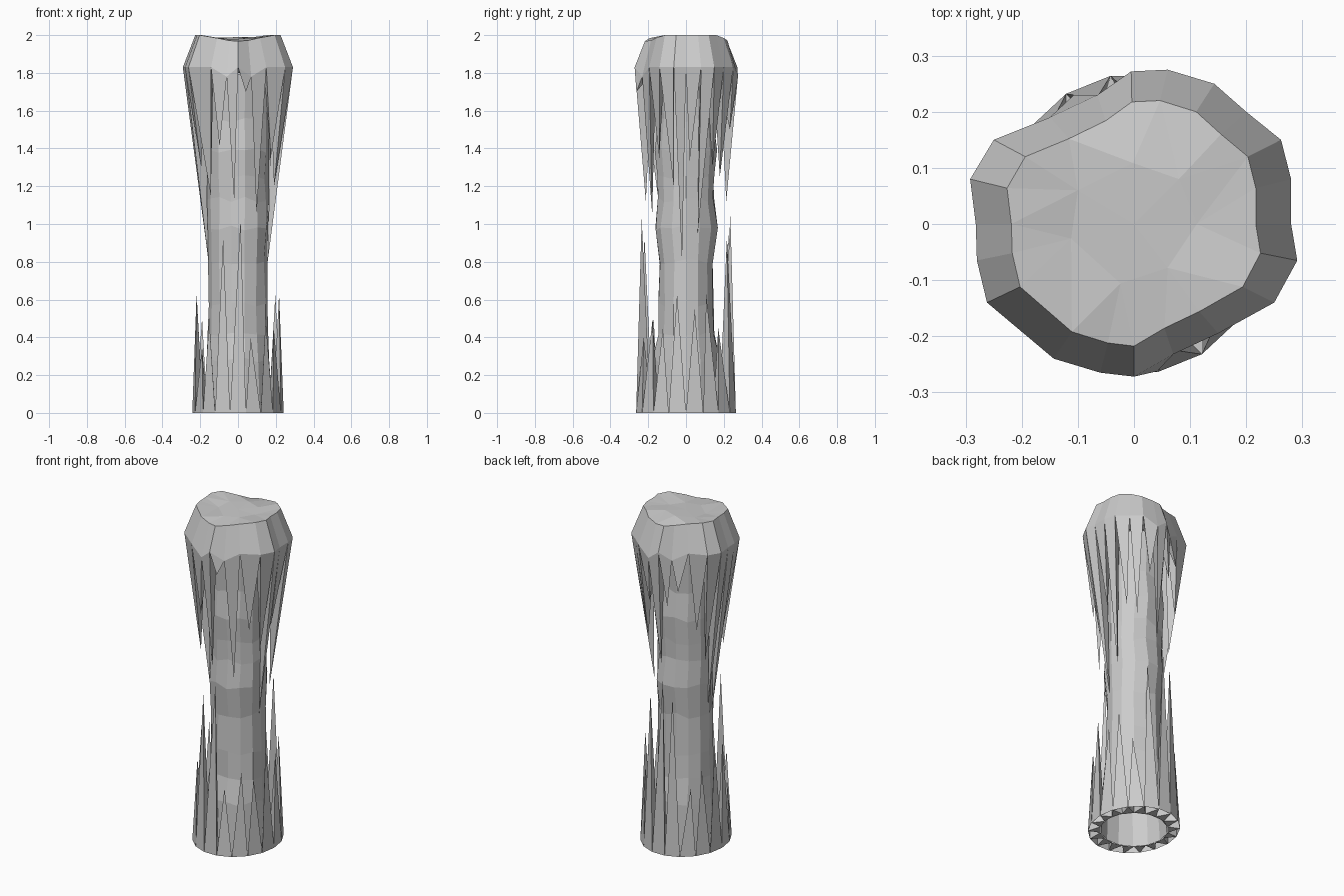
import bpy, bmesh, math, random

if "Cube" in bpy.data.objects:
    bpy.data.objects.remove(bpy.data.objects["Cube"])

random.seed(4)


def make(name, verts, faces):
    mesh = bpy.data.meshes.new(name)
    mesh.from_pydata(verts, [], faces)
    bm = bmesh.new()
    bm.from_mesh(mesh)
    bmesh.ops.recalc_face_normals(bm, faces=bm.faces)
    bm.to_mesh(mesh)
    bm.free()
    obj = bpy.data.objects.new(name, mesh)
    bpy.context.collection.objects.link(obj)
    return obj


def polar(r, deg, z, sx=1.0, sy=1.0):
    a = math.radians(deg)
    return (r * sx * math.cos(a), r * sy * math.sin(a), z)


def band(a, b, n):
    """Quads joining two rings that start at index a and b."""
    return [(a + i, a + (i + 1) % n, b + (i + 1) % n, b + i) for i in range(n)]


# Wobbly hollow inner trunk: height, x radius, y radius
SIDES = 14
profile = [(0, .185, .185), (.28, .168, .178), (.42, .16, .15), (.57, .157, .147),
           (.8, .156, .145), (.98, .162, .168), (1.13, .16, .148), (1.25, .16, .152),
           (1.39, .162, .166), (1.55, .16, .15), (1.8, .175, .165)]
verts, faces = [], []
for j, (z, rx, ry) in enumerate(profile):
    for i in range(SIDES):
        wob = 1 if j in (0, len(profile) - 1) else random.uniform(.97, 1.03)
        dz = 0 if j == 0 else random.uniform(-.015, .015)
        verts.append(polar(wob, i * 360 / SIDES, z + dz, rx, ry))
    if j:
        faces += band((j - 1) * SIDES, j * SIDES, SIDES)
make("inner_trunk", verts, faces)


def splinters(name, rim, inner, tips, ring=True):
    """Pointed wedges, one per rim segment, joined to an inner ring."""
    n = len(rim)
    v = rim + inner + tips
    f = []
    for i in range(n):
        k = (i + 1) % n
        f += [(i, k, 2 * n + i), (k, n + i, 2 * n + i), (n + i, i, 2 * n + i),
              (k, n + k, n + i)]
        if ring:
            f.append((i, k, n + i))
    return make(name, v, f)


# Lower splinters rising from the base, hollow underneath
low = [.55, .63, .45, .93, 1.05, .95, .4, .5, .63, .63, .35, .5, .93, 1.03, .4, .5, .45, .63]
n = len(low)
rim = [polar(1, i * 20, 0, .242, .268) for i in range(n)]
inner = [polar(.187, i * 20 + 10, 0) for i in range(n)]
tips = [polar(1, i * 20 + 10 + random.uniform(-4, 4), h, .222, .235) for i, h in enumerate(low)]
splinters("lower_splinters", rim, inner, tips, ring=False)

# Upper splinters hanging from the crown
crown = [(.28, .0), (.28, .08), (.262, .15), (.2, .2), (.143, .25), (.06, .275),
         (-.005, .272), (-.065, .23), (-.15, .19), (-.25, .15), (-.292, .08), (-.282, 0),
         (-.28, -.065), (-.262, -.14), (-.143, -.24), (-.06, -.265), (0, -.272),
         (.07, -.232), (.15, -.195), (.25, -.14), (.291, -.065)]
high = [1.33, .95, 1.3, 1.25, 1.5, 1.12, 1.5, 1.6, 1.35, 1.15, .85, .8, 1.3, 1.15, 1.41,
        1.12, 1.7, 1.05, 1.35, 1.2, .8]
n = len(crown)
rim, inner, tips = [], [], []
for i, (x, y) in enumerate(crown):
    x2, y2 = crown[(i + 1) % n]
    a = math.degrees(math.atan2((y + y2) / 2, (x + x2) / 2))
    rim.append((x, y, 1.83 - .05 * (abs(y) > .2) * (i % 2)))
    inner.append(polar(.18, a, 1.8))
    r = .155 + (high[i] - .8) * .09 + .03 * abs(math.sin(math.radians(a)))
    tips.append(polar(r, a + random.uniform(-3, 3), high[i]))
splinters("upper_splinters", rim, inner, tips)

# Bevelled crown with a gently uneven top
def top_height(x):
    return 1.968 + .032 * min(1, (x / .2) ** 2)


top = [(x * .775, y * .8, top_height(x)) for x, y in crown]
mid = [(x * .4, y * .4, 1.984 + .006 * math.sin(i)) for i, (x, y) in enumerate(crown[::3])]
m = len(mid)
faces = band(0, n, n)
for j in range(m):
    b, c = 2 * n + j, 2 * n + (j + 1) % m
    ring = [n + (3 * j + s) % n for s in range(4)]
    faces += [(ring[0], ring[1], b), (ring[1], ring[2], b),
              (ring[2], c, b), (ring[2], ring[3], c), (b, c, 2 * n + m)]
make("crown", rim + top + mid + [(0, 0, 1.985)], faces)
